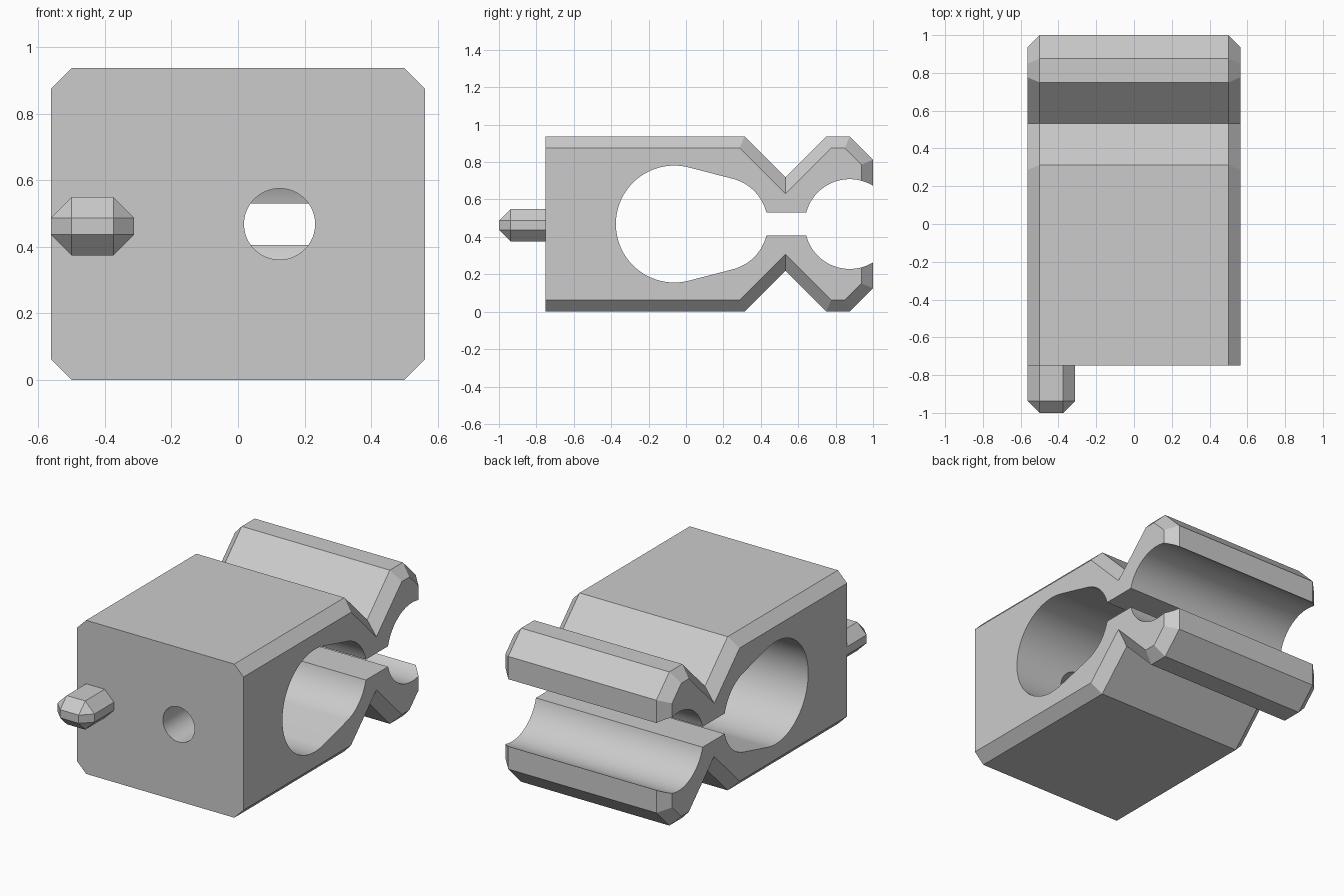
import bpy, bmesh
from math import sin, cos, asin, acos, pi
from mathutils import Vector

if "Cube" in bpy.data.objects:
    bpy.data.objects.remove(bpy.data.objects["Cube"])

HALF_W, CHAMFER, MID, FRONT = 0.5625, 0.0625, 0.46875, -0.75

grey = bpy.data.materials.new("light grey plastic")
grey.use_nodes = True
colour = (0.6, 0.6, 0.6, 1)
grey.diffuse_color = colour
grey.node_tree.nodes["Principled BSDF"].inputs["Base Color"].default_value = colour


def make_object(name, bm):
    bmesh.ops.recalc_face_normals(bm, faces=bm.faces)
    mesh = bpy.data.meshes.new(name)
    bm.to_mesh(mesh)
    bm.free()
    mesh.materials.append(grey)
    obj = bpy.data.objects.new(name, mesh)
    bpy.context.collection.objects.link(obj)
    return obj


def loft(name, sections):
    """Skin a list of (x, outline in y and z) sections and cap both ends."""
    bm = bmesh.new()
    rings = [[bm.verts.new((x, p[0], p[1] + MID)) for p in pts] for x, pts in sections]
    n = len(rings[0])
    for a, b in zip(rings, rings[1:]):
        for i in range(n):
            j = (i + 1) % n
            bm.faces.new((a[i], a[j], b[j], b[i]))
    bm.faces.new(rings[0])
    bm.faces.new(rings[-1])
    return make_object(name, bm)


def inset(pts, d):
    """Move every edge of a clockwise outline inward, except the front edge."""
    lines = []
    for i, p in enumerate(pts):
        e = (pts[(i + 1) % len(pts)] - p).normalized()
        normal = Vector((e.y, -e.x))
        on_front = abs(e.x) < 1e-6 and abs(p.x - FRONT) < 1e-6
        lines.append((normal, normal.dot(p) + (0 if on_front else d)))
    out = []
    for i in range(len(pts)):
        (n1, c1), (n2, c2) = lines[i - 1], lines[i]
        det = n1.x * n2.y - n1.y * n2.x
        out.append(Vector(((c1 * n2.y - c2 * n1.y) / det, (n1.x * c2 - n2.x * c1) / det)))
    return out


def arc(y, r, start, end, steps):
    return [Vector((y + r * cos(start + (end - start) * i / steps),
                    r * sin(start + (end - start) * i / steps))) for i in range(steps + 1)]


def mirrored(upper):
    return upper + [Vector((p.x, -p.y)) for p in reversed(upper)]


def smooth(obj):
    bpy.ops.object.select_all(action="DESELECT")
    obj.select_set(True)
    bpy.context.view_layer.objects.active = obj
    bpy.ops.object.shade_smooth_by_angle(angle=pi / 9)


# Clip body: notched block with chamfered side edges
top = MID
outline = mirrored([Vector(p) for p in (
    (FRONT, top), (0.3125, top), (0.53125, top - 0.21875),
    (0.75, top), (0.875, top), (1, top - 0.125))])
small = inset(outline, CHAMFER)
body = loft("clip_body", [(-HALF_W, small), (CHAMFER - HALF_W, outline),
                          (HALF_W - CHAMFER, outline), (HALF_W, small)])

# Egg-shaped channel, narrow slot and rear snap groove in one cutter
big_r, small_r, snap_r, slot = 0.3125, 0.25, 0.24, 0.0625
big_y, small_y, snap_y = -0.0625, 0.1875, 0.875
tangent = acos((big_r - small_r) / (small_y - big_y))
channel = arc(big_y, big_r, pi - 0.02, tangent, 40)
channel += arc(small_y, small_r, tangent, asin(slot / small_r), 24)
channel += arc(snap_y, snap_r, pi - asin(slot / snap_r), 0.02, 56)
cutter = loft("channel_cutter", [(-0.8, mirrored(channel)), (0.8, mirrored(channel))])

# Round hole through the front wall
bpy.ops.mesh.primitive_cylinder_add(vertices=48, radius=0.107, depth=0.8,
                                    location=(0.125, -0.46, MID), rotation=(pi / 2, 0, 0))
drill = bpy.context.object
drill.name = "front_hole_cutter"
drill.data.materials.append(grey)

bpy.ops.object.select_all(action="DESELECT")
bpy.context.view_layer.objects.active = body
body.select_set(True)
for tool in (cutter, drill):
    tool.hide_render = True
    mod = body.modifiers.new("cut", "BOOLEAN")
    mod.operation, mod.solver, mod.object = "DIFFERENCE", "EXACT", tool
    bpy.ops.object.modifier_apply(modifier=mod.name)
    bpy.data.objects.remove(tool)
smooth(body)

# Locating peg: chamfered bar rooted in the front face
bm = bmesh.new()
bmesh.ops.create_cube(bm, size=1)
bmesh.ops.scale(bm, vec=(0.25, 0.3, 0.175), verts=bm.verts)
bmesh.ops.translate(bm, vec=(-0.4375, -0.85, 0.4625), verts=bm.verts)
edges = [e for e in bm.edges if min(v.co.y for v in e.verts) < FRONT]
bmesh.ops.bevel(bm, geom=edges, offset=CHAMFER, segments=1, affect="EDGES")
make_object("locating_peg", bm)
